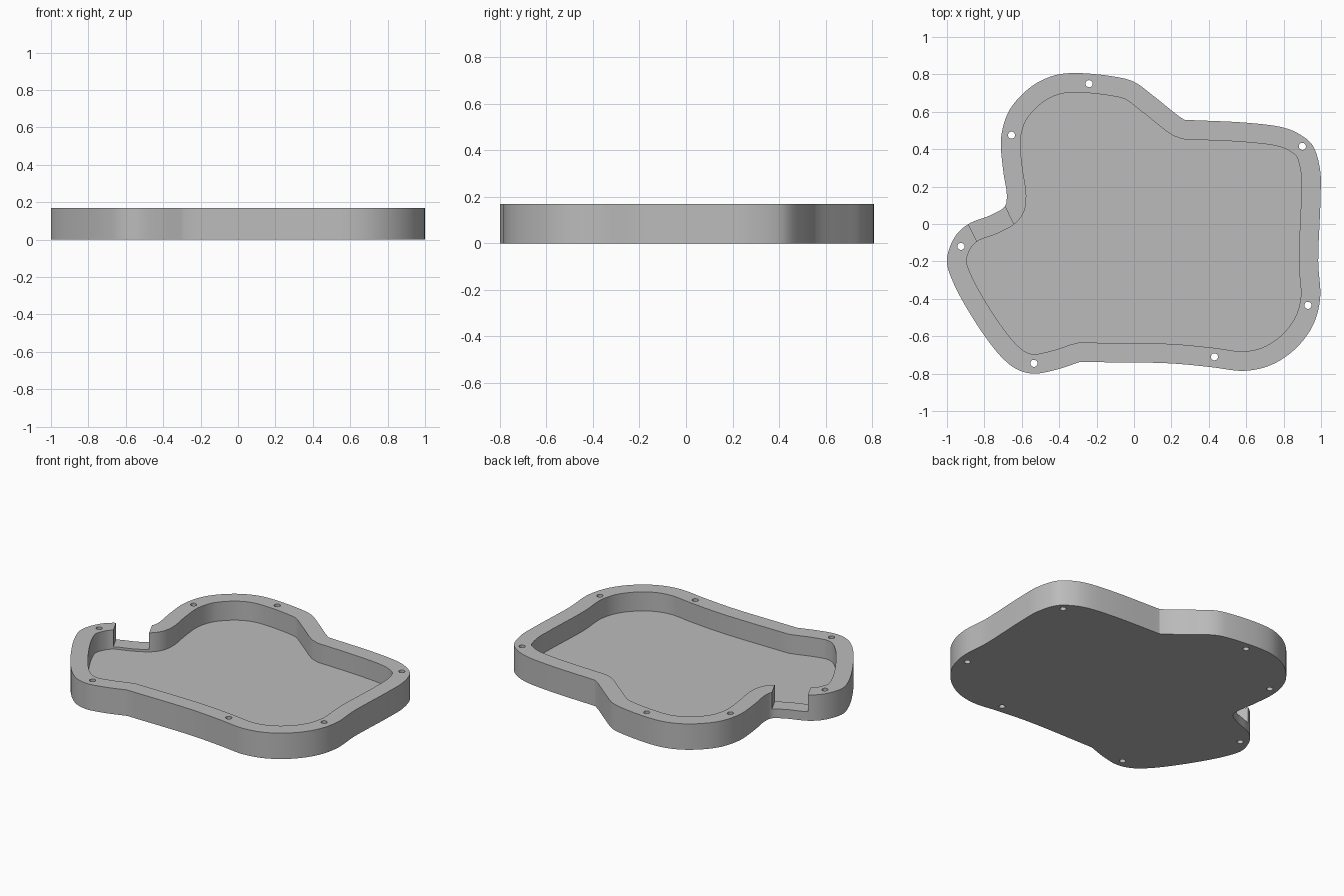
import bpy
import bmesh
from math import radians
from mathutils import Vector

HEIGHT = 0.17
FLOOR = 0.045
NOTCH_FLOOR = 0.06
RIM = 0.104

if "Cube" in bpy.data.objects:
    bpy.data.objects.remove(bpy.data.objects["Cube"])

grey = bpy.data.materials.new("plain grey")
grey.use_nodes = True
colour = (0.5, 0.5, 0.5, 1)
grey.diffuse_color = colour
grey.node_tree.nodes["Principled BSDF"].inputs["Base Color"].default_value = colour

# Outline, counter-clockwise, in two smooth runs that meet at crisp corners
back_left_run = [
    (.27, .557), (.235, .58), (.11, .68), (0, .76), (-.1, .787), (-.33, .807),
    (-.44, .79), (-.555, .73), (-.665, .61), (-.71, .465), (-.7, .29),
    (-.68, .15), (-.69, .095), (-.76, .05), (-.885, 0), (-.955, -.065),
    (-1, -.19), (-.97, -.305), (-.825, -.56), (-.7, -.72), (-.62, -.78),
    (-.535, -.8), (-.42, -.78), (-.29, -.738)]
front_right_run = [
    (-.29, -.738), (.19, -.745), (.41, -.765), (.59, -.785), (.73, -.755),
    (.86, -.67), (.955, -.545), (.995, -.4), (.985, -.2), (.997, .13),
    (.995, .29), (.955, .42), (.885, .48), (.8, .515), (.62, .54), (.27, .557)]


def smooth_run(points, steps=8):
    """Centripetal spline through the points, without the last one."""
    p = [Vector(q) for q in points]
    p = [2 * p[0] - p[1]] + p + [2 * p[-1] - p[-2]]
    out = []
    for a, b, c, d in zip(p, p[1:], p[2:], p[3:]):
        ta = 0
        tb = ta + (b - a).length ** .5
        tc = tb + (c - b).length ** .5
        td = tc + (d - c).length ** .5
        for i in range(steps):
            t = tb + (tc - tb) * i / steps
            ab = a.lerp(b, (t - ta) / (tb - ta))
            bc = b.lerp(c, (t - tb) / (tc - tb))
            cd = c.lerp(d, (t - tc) / (td - tc))
            abc = ab.lerp(bc, (t - ta) / (tc - ta))
            bcd = bc.lerp(cd, (t - tb) / (td - tb))
            out.append(abc.lerp(bcd, (t - tb) / (tc - tb)))
    return out


def inset(loop, width):
    """Parallel loop inside, dropping points that fall too near the outline."""
    out = []
    for i, p in enumerate(loop):
        along = (loop[(i + 1) % len(loop)] - loop[i - 1]).normalized()
        q = p + Vector((-along.y, along.x)) * width
        if min((q - r).length for r in loop) > width * .985:
            out.append(q)
    return out


def prism(name, loop, bottom, top):
    bm = bmesh.new()
    base = bm.faces.new([bm.verts.new((p.x, p.y, bottom)) for p in loop])
    grown = bmesh.ops.extrude_face_region(bm, geom=[base])["geom"]
    verts = [g for g in grown if isinstance(g, bmesh.types.BMVert)]
    bmesh.ops.translate(bm, vec=(0, 0, top - bottom), verts=verts)
    bmesh.ops.recalc_face_normals(bm, faces=bm.faces)
    mesh = bpy.data.meshes.new(name)
    bm.to_mesh(mesh)
    bm.free()
    obj = bpy.data.objects.new(name, mesh)
    bpy.context.collection.objects.link(obj)
    mesh.materials.append(grey)
    return obj


def cut(target, cutter):
    cutter.hide_render = True
    bpy.context.view_layer.objects.active = target
    mod = target.modifiers.new("cut", "BOOLEAN")
    mod.operation = "DIFFERENCE"
    mod.solver = "EXACT"
    mod.object = cutter
    bpy.ops.object.modifier_apply(modifier=mod.name)
    bpy.data.objects.remove(cutter)


# Tray body and its recess
outline = smooth_run(back_left_run) + smooth_run(front_right_run)
tray = prism("tray", outline, 0, HEIGHT)
cut(tray, prism("recess", inset(outline, RIM), FLOOR, HEIGHT * 2))

# Open channel through the rim on the right
bpy.ops.mesh.primitive_cube_add(
    size=1, location=(-.765, 0, NOTCH_FLOOR + .5), rotation=(0, 0, radians(26)))
channel = bpy.context.object
channel.scale = (.217, .3, 1)
cut(tray, channel)

# Screw holes through the rim
for x, y in [(-.24, .75), (-.655, .475), (-.925, -.12), (-.535, -.745),
             (.43, -.71), (.93, -.435), (.9, .415)]:
    bpy.ops.mesh.primitive_cylinder_add(
        vertices=24, radius=.019, depth=1, location=(x, y, 0))
    cut(tray, bpy.context.object)

bpy.ops.object.select_all(action="DESELECT")
tray.select_set(True)
bpy.context.view_layer.objects.active = tray
bpy.ops.object.shade_smooth_by_angle(angle=radians(30))
